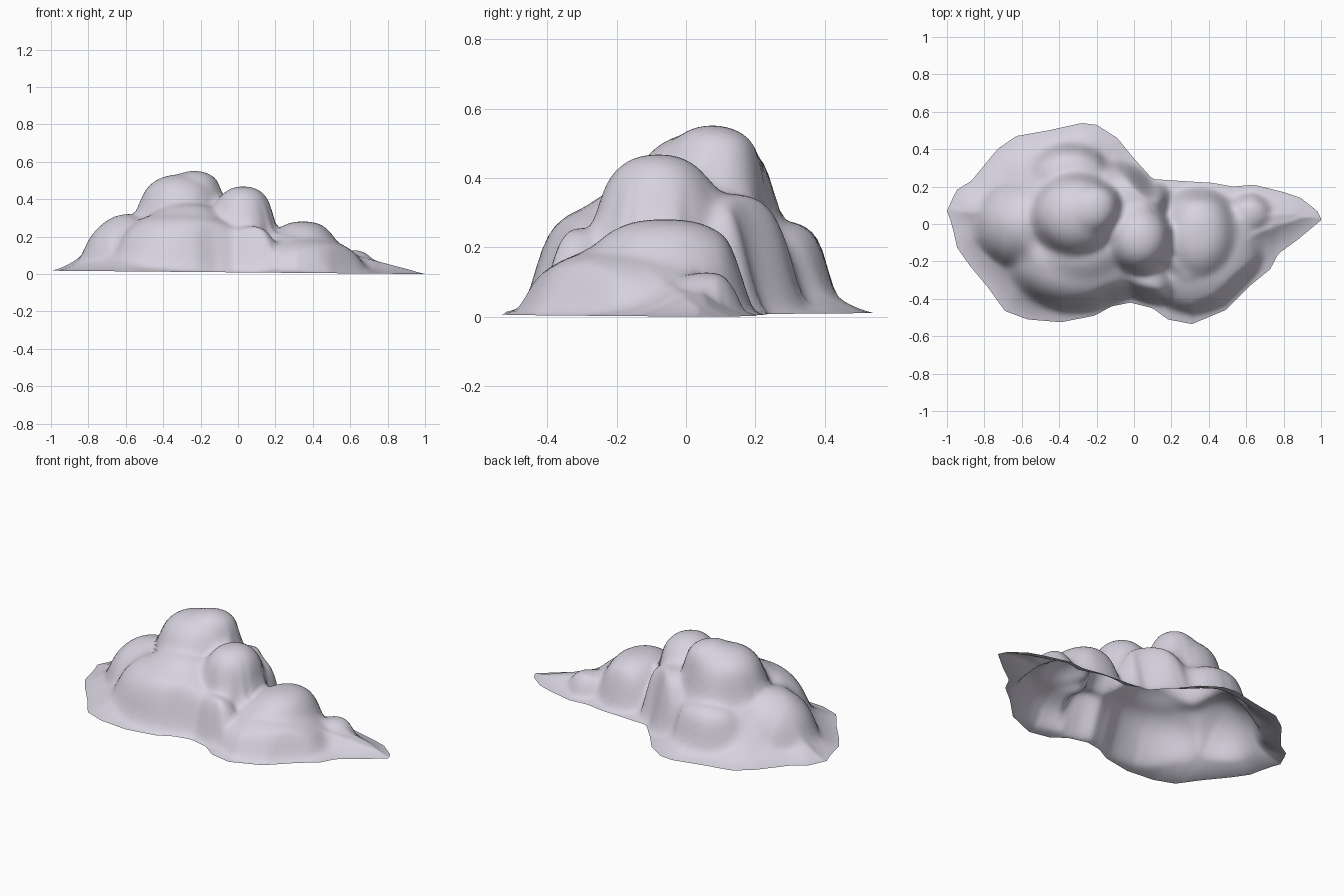
import bpy, bmesh, math

if "Cube" in bpy.data.objects:
    bpy.data.objects.remove(bpy.data.objects["Cube"])

# Ground outline: back edge and front edge, both left to right
BACK = [(-1, .07), (-.95, .18), (-.87, .23), (-.73, .40), (-.63, .47), (-.46, .50),
        (-.28, .54), (-.20, .53), (-.09, .46), (0, .35), (.10, .24), (.25, .23),
        (.42, .22), (.53, .20), (.64, .21), (.80, .17), (.89, .14), (.98, .07), (1, .03)]
FRONT = [(-1, .07), (-.97, -.01), (-.95, -.12), (-.88, -.22), (-.78, -.34), (-.69, -.465), (-.57, -.51),
         (-.39, -.525), (-.21, -.49), (-.12, -.44), (-.02, -.42), (.10, -.45), (.18, -.51),
         (.31, -.535), (.49, -.46), (.62, -.33), (.73, -.24), (.77, -.16), (.88, -.08), (1, .02)]

# Rounded boulders: centre x, y, radius x, y, base height, top height, squareness
LUMPS = [(-.58, .00, .265, .25, 0, .305, 1.9),   # left ridge
         (-.29, -.19, .38, .27, 0, .31, 3),      # front body
         (-.27, -.13, .25, .20, .1, .365, 2.5),  # front shoulder
         (-.20, .00, .38, .34, 0, .31, 3),       # core
         (-.34, .25, .21, .165, .1, .265, 3),    # back shoulder
         (-.31, .05, .225, .21, .32, .52, 2.2),  # top dome
         (-.20, .09, .12, .13, .42, .525, 2.2),  # top dome, right bump
         (.03, -.08, .17, .18, .26, .46, 2.4),   # middle peak
         (-.03, .10, .21, .21, .12, .345, 3),    # middle peak, back
         (.03, -.20, .18, .20, 0, .25, 3),       # middle peak, foot
         (.09, -.32, .10, .10, .15, .245, 2),    # small front knob
         (.35, -.06, .20, .25, .05, .275, 2.6),  # right mound
         (.34, -.15, .34, .33, 0, .20, 2),       # right mound foot
         (.62, .06, .10, .10, .06, .125, 2)]     # tail knob


def lerp_line(line, x):
    for (x0, y0), (x1, y1) in zip(line, line[1:]):
        if x <= x1:
            return y0 + (y1 - y0) * (x - x0) / (x1 - x0)
    return line[-1][1]


def seg_dist(px, py, a, b):
    dx, dy = b[0] - a[0], b[1] - a[1]
    t = max(0, min(1, ((px - a[0]) * dx + (py - a[1]) * dy) / (dx * dx + dy * dy)))
    return math.hypot(px - a[0] - t * dx, py - a[1] - t * dy)


SEGS = list(zip(BACK, BACK[1:])) + list(zip(FRONT, FRONT[1:]))


def height(x, y):
    d = min(seg_dist(x, y, a, b) for a, b in SEGS)
    w = min(1, d / (.11 if x > -.5 else .11 + .16 * (-.5 - x)))
    w = w * w * (3 - 2 * w)
    # Skirt that steepens inward and gets lower along the tail
    skirt = min(.2 * d + 2.4 * d * d, .26, max(.03, .26 - .26 * x))
    total = skirt ** 14
    for cx, cy, rx, ry, base, h, p in LUMPS:
        r = math.hypot((x - cx) / rx, (y - cy) / ry)
        if r < 1:
            total += (base + (h - base) * math.sqrt(1 - r ** p)) ** 14
    top = total ** (1 / 14)
    return .009 * (1 - x) + skirt * (1 - w) + top * w


# Open rock shell swept between the two outlines
NX, NY = 110, 64
bm = bmesh.new()
cols = []
for i in range(NX + 1):
    x = -1 + 2 * i / NX
    lo, hi = lerp_line(FRONT, x), lerp_line(BACK, x)
    col = []
    for j in range(NY + 1):
        y = lo + (hi - lo) * j / NY
        col.append(bm.verts.new((x, y, height(x, y))))
    cols.append(col)
for a, b in zip(cols, cols[1:]):
    for j in range(NY):
        bm.faces.new((a[j], b[j], b[j + 1], a[j + 1]))
bmesh.ops.remove_doubles(bm, verts=bm.verts[:], dist=.0005)
inner = [v for v in bm.verts if not v.is_boundary]
for _ in range(4):
    bmesh.ops.smooth_vert(bm, verts=inner, factor=.5, use_axis_x=False,
                          use_axis_y=False, use_axis_z=True)
low = min(v.co.z for v in bm.verts)
for v in bm.verts:
    v.co.z -= low
bmesh.ops.recalc_face_normals(bm, faces=bm.faces[:])
if sum(f.normal.z for f in bm.faces) < 0:
    bmesh.ops.reverse_faces(bm, faces=bm.faces[:])
for f in bm.faces:
    f.smooth = True
mesh = bpy.data.meshes.new("rock_mound")
bm.to_mesh(mesh)
bm.free()

stone = bpy.data.materials.new("pale lavender stone")
stone.diffuse_color = (.68, .65, .74, 1)
stone.use_nodes = True
stone.node_tree.nodes["Principled BSDF"].inputs["Base Color"].default_value = stone.diffuse_color
mesh.materials.append(stone)
rock = bpy.data.objects.new("rock_mound", mesh)
bpy.context.collection.objects.link(rock)
